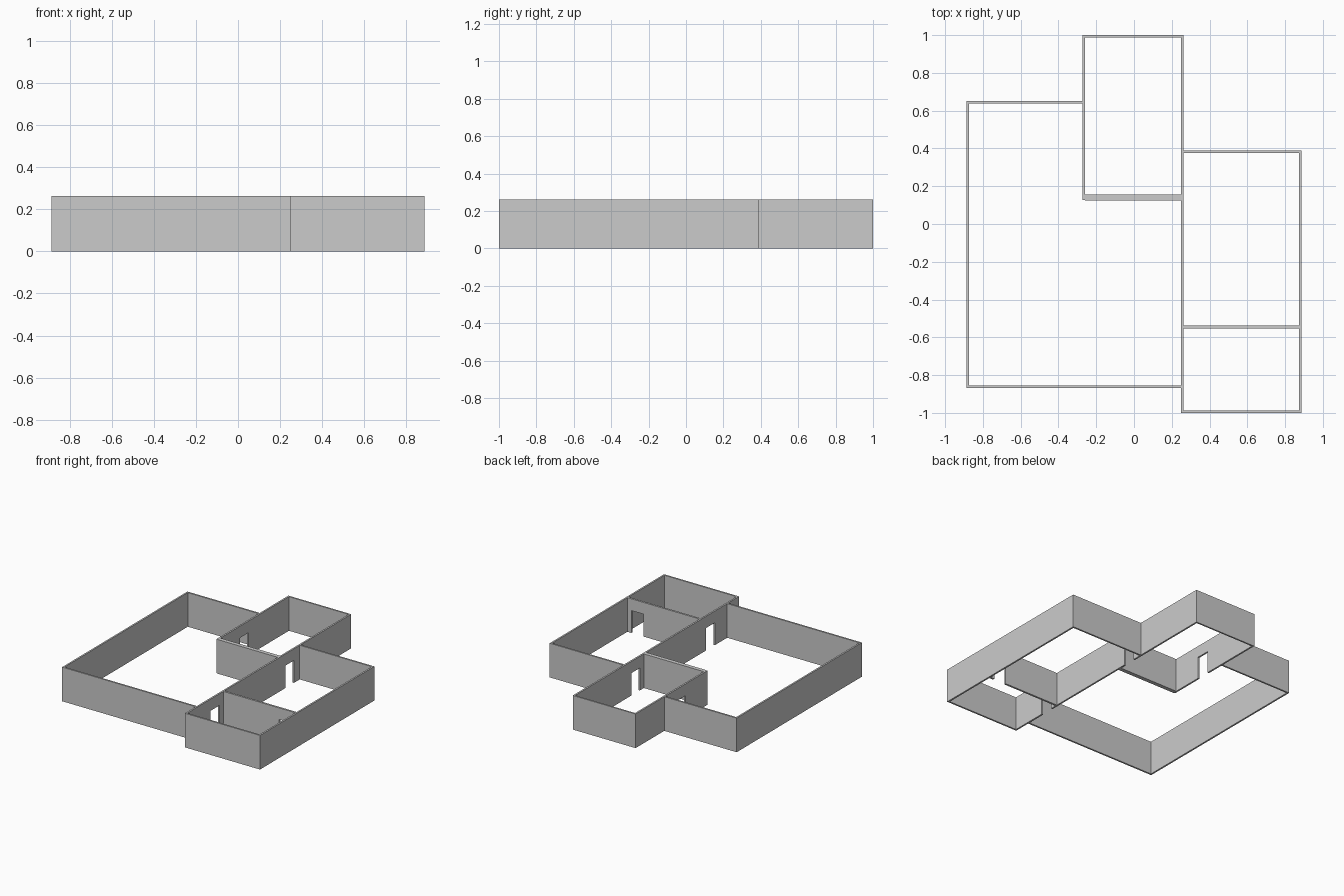
import bpy
import bmesh
from mathutils import Vector

if "Cube" in bpy.data.objects:
    bpy.data.objects.remove(bpy.data.objects["Cube"])

H = 0.262        # wall height
DOOR_H = 0.172   # door opening height


def wall(name, axis, start, end, low, high, doors=()):
    """Straight wall along 'x' or 'y'; its elevation profile has door notches."""
    profile = [(start, 0)]
    for d0, d1 in doors:
        profile += [(d0, 0), (d0, DOOR_H), (d1, DOOR_H), (d1, 0)]
    profile += [(end, 0), (end, H), (start, H)]

    bm = bmesh.new()
    if axis == 'x':
        verts = [bm.verts.new((u, low, z)) for u, z in profile]
        depth = Vector((0, high - low, 0))
    else:
        verts = [bm.verts.new((low, u, z)) for u, z in profile]
        depth = Vector((high - low, 0, 0))
    face = bm.faces.new(verts)
    ext = bmesh.ops.extrude_face_region(bm, geom=[face], use_keep_orig=True)
    moved = [g for g in ext['geom'] if isinstance(g, bmesh.types.BMVert)]
    bmesh.ops.translate(bm, verts=moved, vec=depth)
    bmesh.ops.recalc_face_normals(bm, faces=bm.faces)
    mesh = bpy.data.meshes.new(name)
    bm.to_mesh(mesh)
    bm.free()
    obj = bpy.data.objects.new(name, mesh)
    bpy.context.collection.objects.link(obj)
    return obj


# Long spine wall shared by all rooms
wall("spine_wall", 'y', -1.0, 1.0, 0.249, 0.262, [(-0.705, -0.6), (0.205, 0.305)])

# Large left room
wall("large_room_left_wall", 'y', -0.868, 0.652, -0.887, -0.874)
wall("large_room_back_wall", 'x', -0.874, -0.272, 0.639, 0.652)
wall("large_room_front_wall", 'x', -0.874, 0.249, -0.868, -0.855)

# Back room, with a double-thickness front wall
wall("back_room_left_wall", 'y', 0.128, 1.0, -0.272, -0.259, [(0.395, 0.5)])
wall("back_room_back_wall", 'x', -0.259, 0.249, 0.988, 1.0)
wall("back_room_front_wall", 'x', -0.259, 0.249, 0.125, 0.156)

# Right rooms, with a dividing wall
wall("right_rooms_outer_wall", 'y', -1.0, 0.388, 0.874, 0.887)
wall("right_rooms_back_wall", 'x', 0.262, 0.874, 0.375, 0.388)
wall("right_rooms_front_wall", 'x', 0.262, 0.874, -1.0, -0.987)
wall("right_rooms_divider", 'x', 0.262, 0.874, -0.552, -0.537, [(0.735, 0.84)])
